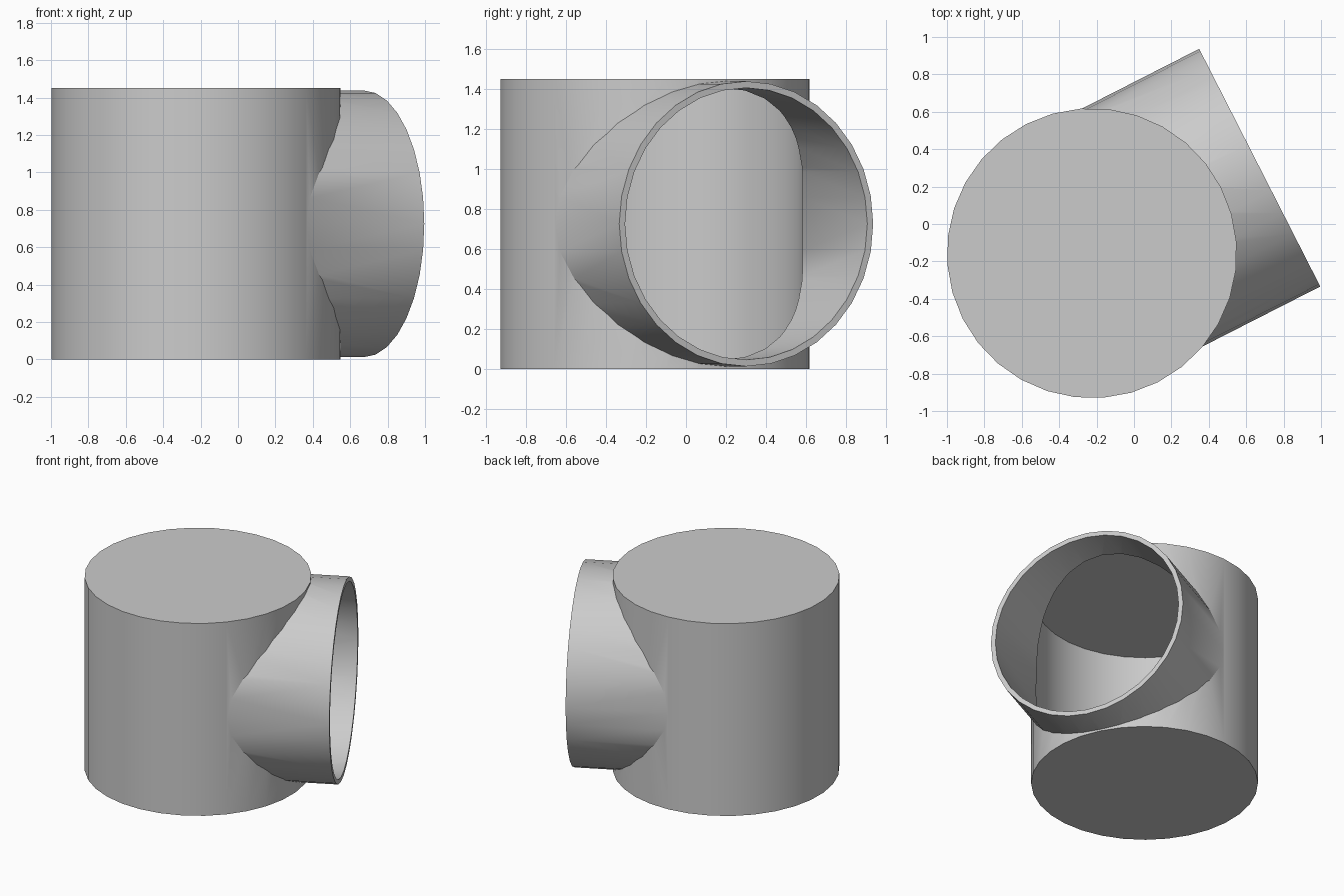
import bpy
from math import radians, pi
from mathutils import Vector, Matrix

if "Cube" in bpy.data.objects:
    bpy.data.objects.remove(bpy.data.objects["Cube"], do_unlink=True)

HEIGHT, WALL = 1.45, 0.033
BODY_R, PIPE_R, REACH = 0.775, 0.713, 1.007
CENTRE = Vector((-0.225, -0.156, HEIGHT / 2))
TURN = Matrix.Rotation(radians(27), 4, 'Z')

grey = bpy.data.materials.new("plain_grey")
grey.use_nodes = True
grey.diffuse_color = (0.6, 0.6, 0.6, 1)
grey.node_tree.nodes["Principled BSDF"].inputs["Base Color"].default_value = grey.diffuse_color


def cylinder(name, radius, length, lying=False):
    """Upright drum about the centre, or a pipe running outward from it."""
    bpy.ops.mesh.primitive_cylinder_add(vertices=32, radius=radius, depth=length)
    obj = bpy.context.object
    obj.name = name
    place = Matrix.Translation(CENTRE) @ TURN
    if lying:
        place = place @ Matrix.Translation((length / 2, 0, 0)) @ Matrix.Rotation(pi / 2, 4, 'Y')
    obj.data.transform(place)
    obj.data.materials.append(grey)
    return obj


def combine(target, other, operation):
    mod = target.modifiers.new(operation.lower(), 'BOOLEAN')
    mod.operation, mod.object, mod.solver = operation, other, 'EXACT'
    bpy.context.view_layer.objects.active = target
    bpy.ops.object.modifier_apply(modifier=mod.name)
    bpy.data.objects.remove(other, do_unlink=True)


# Outer skin: drum with a side branch
body = cylinder("branched_drum", BODY_R, HEIGHT)
combine(body, cylinder("side_pipe", PIPE_R, REACH, lying=True), 'UNION')

# Hollow: closed chamber opening through the branch
hollow = cylinder("chamber", BODY_R - WALL, HEIGHT - 2 * WALL)
combine(hollow, cylinder("pipe_bore", PIPE_R - WALL, REACH + 0.1, lying=True), 'UNION')
combine(body, hollow, 'DIFFERENCE')

# Smooth walls with crisp rims
bpy.ops.object.select_all(action='DESELECT')
body.select_set(True)
bpy.context.view_layer.objects.active = body
bpy.ops.object.shade_smooth_by_angle(angle=radians(30))
